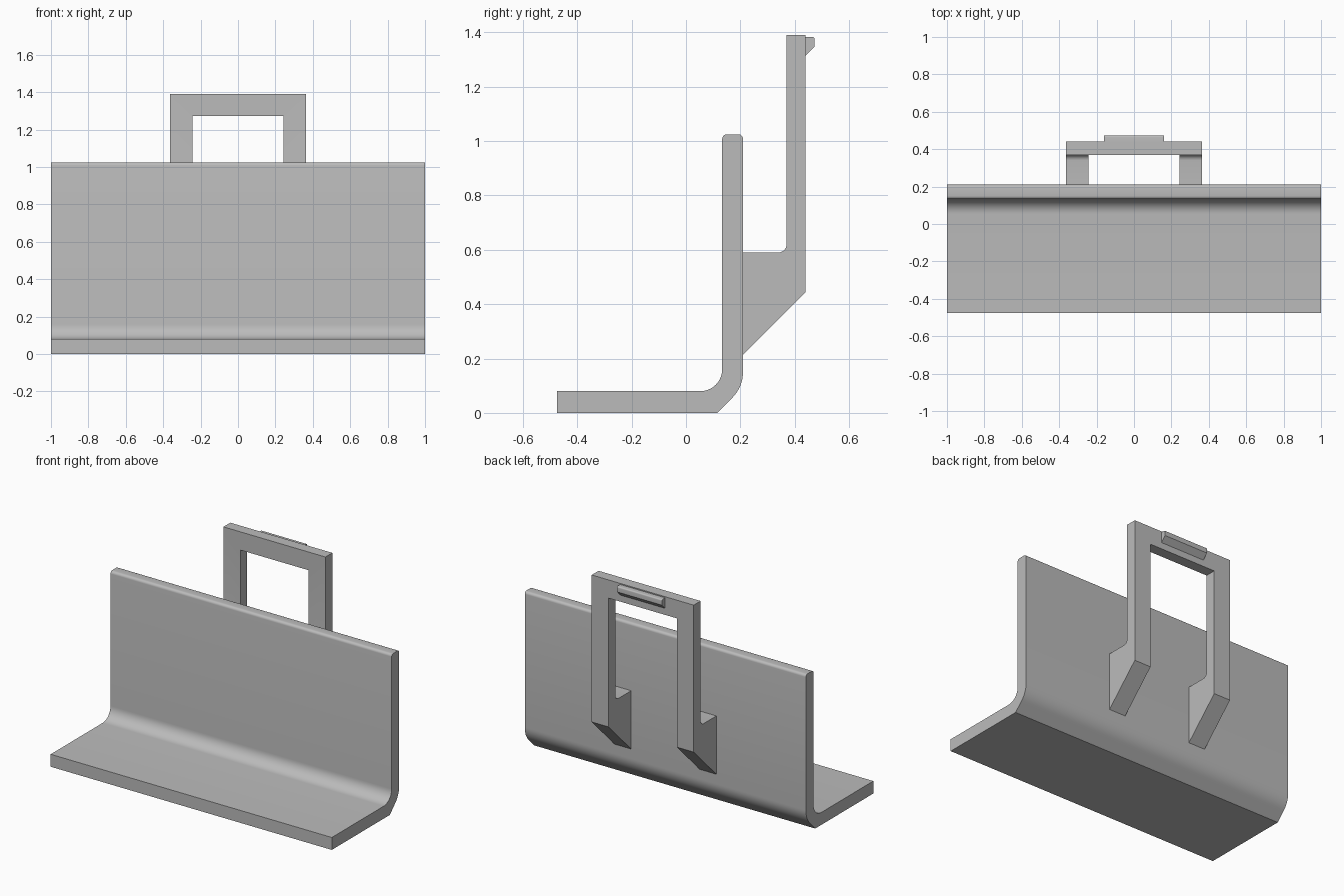
import bpy, bmesh
from math import sin, cos, radians

if "Cube" in bpy.data.objects:
    bpy.data.objects.remove(bpy.data.objects["Cube"], do_unlink=True)

grey = bpy.data.materials.new("light grey")
grey.use_nodes = True
colour = (0.5, 0.5, 0.5, 1)
grey.diffuse_color = colour
grey.node_tree.nodes["Principled BSDF"].inputs["Base Color"].default_value = colour


def arc(cy, cz, r, start, end, steps=8):
    """Points of an arc in the y-z plane, angles in degrees."""
    angles = [radians(start + (end - start) * i / steps) for i in range(steps + 1)]
    return [(cy + r * cos(a), cz + r * sin(a)) for a in angles]


def extrude_profile(name, profile, x0, x1):
    """Solid made by sweeping a y-z profile from x0 to x1."""
    bm = bmesh.new()
    face = bm.faces.new([bm.verts.new((x0, y, z)) for y, z in profile])
    swept = bmesh.ops.extrude_face_region(bm, geom=[face])["geom"]
    verts = [v for v in swept if isinstance(v, bmesh.types.BMVert)]
    bmesh.ops.translate(bm, verts=verts, vec=(x1 - x0, 0, 0))
    bmesh.ops.recalc_face_normals(bm, faces=bm.faces)
    mesh = bpy.data.meshes.new(name)
    bm.to_mesh(mesh)
    bm.free()
    mesh.materials.append(grey)
    obj = bpy.data.objects.new(name, mesh)
    bpy.context.collection.objects.link(obj)
    return obj


def smooth(obj):
    bpy.ops.object.select_all(action="DESELECT")
    obj.select_set(True)
    bpy.context.view_layer.objects.active = obj
    bpy.ops.object.shade_smooth_by_angle(angle=radians(30))


# Bent plate: flat shelf, filleted corner and rounded top edge
plate = extrude_profile(
    "bent_plate",
    [(-0.475, 0), (0.115, 0)]
    + arc(0.073, 0.152, 0.137, -45, 0)
    + arc(0.193, 1.008, 0.017, 0, 90, 5)
    + arc(0.15, 1.008, 0.017, 90, 180, 5)
    + arc(0.053, 0.16, 0.08, 0, -90, 10)
    + [(-0.475, 0.08)],
    -1, 1)
smooth(plate)

# Rear frame: bracket profile swept across, then opened between the legs
frame = extrude_profile(
    "rear_frame",
    [(0.21, 0.215), (0.44, 0.445), (0.44, 1.39), (0.37, 1.39)]
    + arc(0.34, 0.62, 0.03, 0, -90, 6)
    + [(0.21, 0.59)],
    -0.363, 0.363)
opening = extrude_profile(
    "frame_opening", [(0.1, 0.1), (0.6, 0.1), (0.6, 1.273), (0.1, 1.273)], -0.243, 0.243)
opening.hide_render = True
cut = frame.modifiers.new("opening", "BOOLEAN")
cut.operation = "DIFFERENCE"
cut.object = opening
cut.solver = "EXACT"
bpy.context.view_layer.objects.active = frame
bpy.ops.object.modifier_apply(modifier=cut.name)
bpy.data.objects.remove(opening, do_unlink=True)
smooth(frame)

# Small latch lip on the back of the crossbar
lip = extrude_profile(
    "latch_lip",
    [(0.44, 1.315), (0.473, 1.348)] + arc(0.465, 1.375, 0.008, 0, 90, 4) + [(0.44, 1.383)],
    -0.16, 0.16)
smooth(lip)
